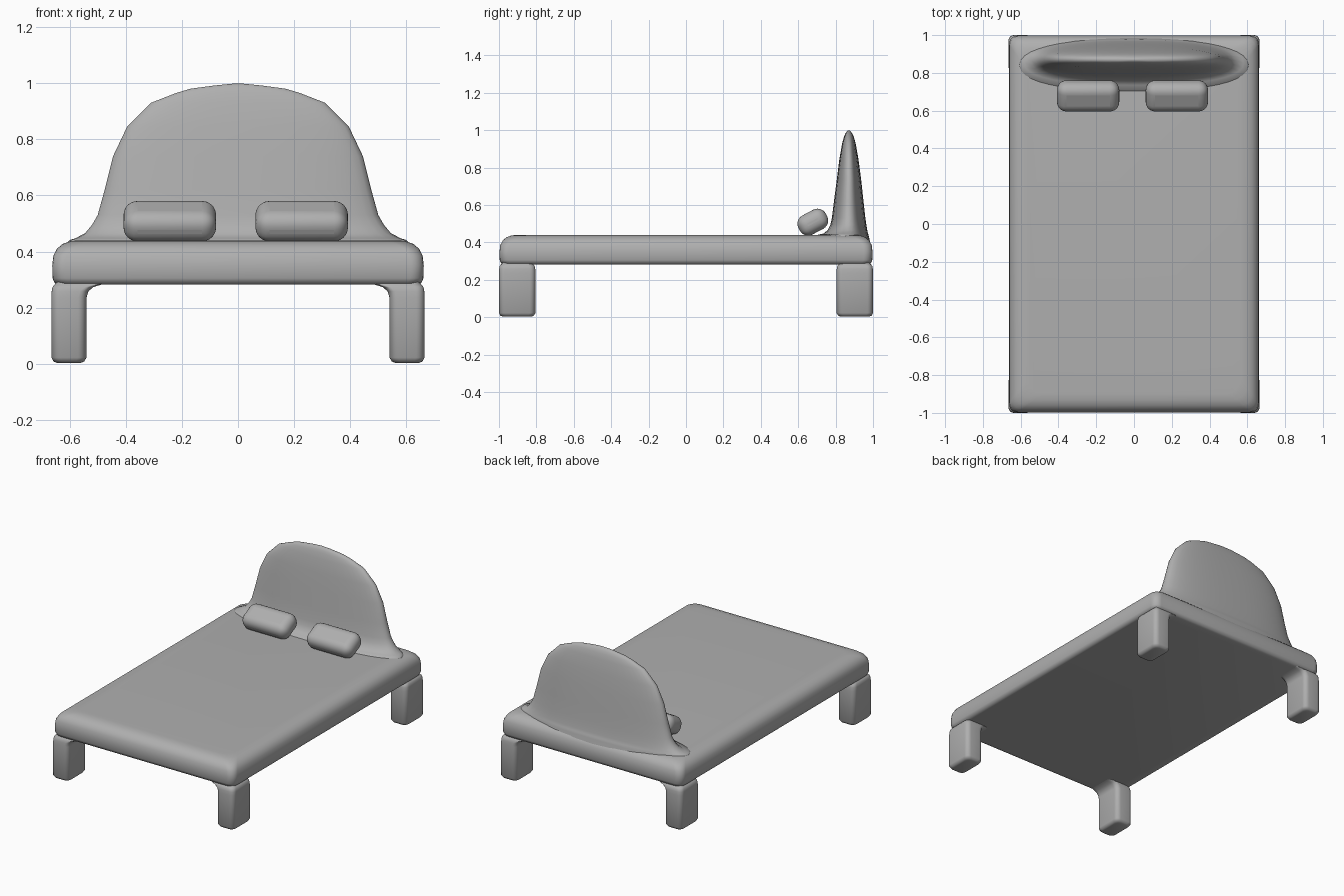
import bpy, bmesh
from math import sin, cos, pi, radians

if "Cube" in bpy.data.objects:
    bpy.data.objects.remove(bpy.data.objects["Cube"])

grey = bpy.data.materials.new("mid_grey")
grey.diffuse_color = (.43, .43, .43, 1)
grey.use_nodes = True
grey.node_tree.nodes["Principled BSDF"].inputs["Base Color"].default_value = grey.diffuse_color


def rounded_rect(z, cx, cy, hx, hy, r, seg=5):
    pts = []
    for k, (sx, sy) in enumerate([(1, 1), (-1, 1), (-1, -1), (1, -1)]):
        for i in range(seg + 1):
            a = (k + i / seg) * pi / 2
            pts.append((cx + sx * (hx - r) + r * cos(a),
                        cy + sy * (hy - r) + r * sin(a), z))
    return pts


def oval(z, hx, y0, y1, power=2.4, n=40):
    def f(v):
        return abs(v) ** (2 / power) * (1 if v >= 0 else -1)
    return [(hx * f(cos(2 * pi * i / n)),
             (y0 + y1) / 2 + (y1 - y0) / 2 * f(sin(2 * pi * i / n)), z)
            for i in range(n)]


def finish(ob):
    ob.data.materials.append(grey)
    bpy.ops.object.select_all(action='DESELECT')
    ob.select_set(True)
    bpy.context.view_layer.objects.active = ob
    bpy.ops.object.shade_smooth_by_angle(angle=radians(60))


def loft(name, sections):
    bm = bmesh.new()
    rings = [[bm.verts.new(p) for p in s] for s in sections]
    for a, b in zip(rings, rings[1:]):
        for i in range(len(a)):
            j = (i + 1) % len(a)
            bm.faces.new((a[i], a[j], b[j], b[i]))
    bm.faces.new(rings[0][::-1])
    bm.faces.new(rings[-1])
    bmesh.ops.recalc_face_normals(bm, faces=bm.faces)
    me = bpy.data.meshes.new(name)
    bm.to_mesh(me)
    bm.free()
    ob = bpy.data.objects.new(name, me)
    bpy.context.collection.objects.link(ob)
    finish(ob)


# Mattress slab: soft top edge, tighter lower edge (z, inset)
slab = [(.282, .03), (.287, .012), (.305, .004), (.35, .003), (.385, .007),
        (.41, .02), (.427, .04), (.437, .068), (.44, .1)]
loft("mattress_base", [rounded_rect(z, 0, 0, .665 - i, 1 - i, .045 + i * .4)
                       for z, i in slab])

# Legs: rounded posts flaring inwards under the slab (z, inset, flare)
leg = [(.003, .02, 0), (.008, .008, 0), (.022, 0, 0), (.235, 0, 0),
       (.258, .001, .008), (.273, .004, .028), (.281, .01, .06),
       (.286, .016, .09), (.33, .016, .09)]
for yname, sy in (("front", -1), ("back", 1)):
    for xname, sx in (("left", -1), ("right", 1)):
        loft(f"{yname}_{xname}_leg",
             [rounded_rect(z, sx * (.6025 - f / 2), sy * .9025,
                           .0625 - i + f / 2, .0975 - i, .03)
              for z, i, f in leg])

# Headboard: arched, thinning to a ridge (z, half width, front y, back y)
board = [(.37, .61, .70, .992), (.43, .61, .70, .978), (.441, .60, .705, .976),
         (.447, .58, .735, .973), (.465, .545, .757, .969),
         (.495, .52, .772, .964), (.53, .50, .78, .959), (.62, .475, .791, .949),
         (.74, .445, .807, .936), (.845, .395, .82, .922), (.93, .31, .835, .907),
         (.965, .22, .845, .897), (.98, .17, .851, .89), (.992, .08, .858, .882),
         (.998, .02, .866, .874)]
loft("headboard", [oval(*s) for s in board])

# Plump pillows leaning towards the headboard
for side, x in (("left", -.243), ("right", .227)):
    bpy.ops.mesh.primitive_cube_add(size=1, location=(x, .678, .508),
                                    rotation=(radians(28), 0, 0))
    p = bpy.context.object
    p.name = side + "_pillow"
    p.scale = (.33, .165, .115)
    bpy.ops.object.transform_apply(location=False, rotation=False, scale=True)
    bev = p.modifiers.new("soft_edges", 'BEVEL')
    bev.width = .05
    bev.segments = 6
    finish(p)
